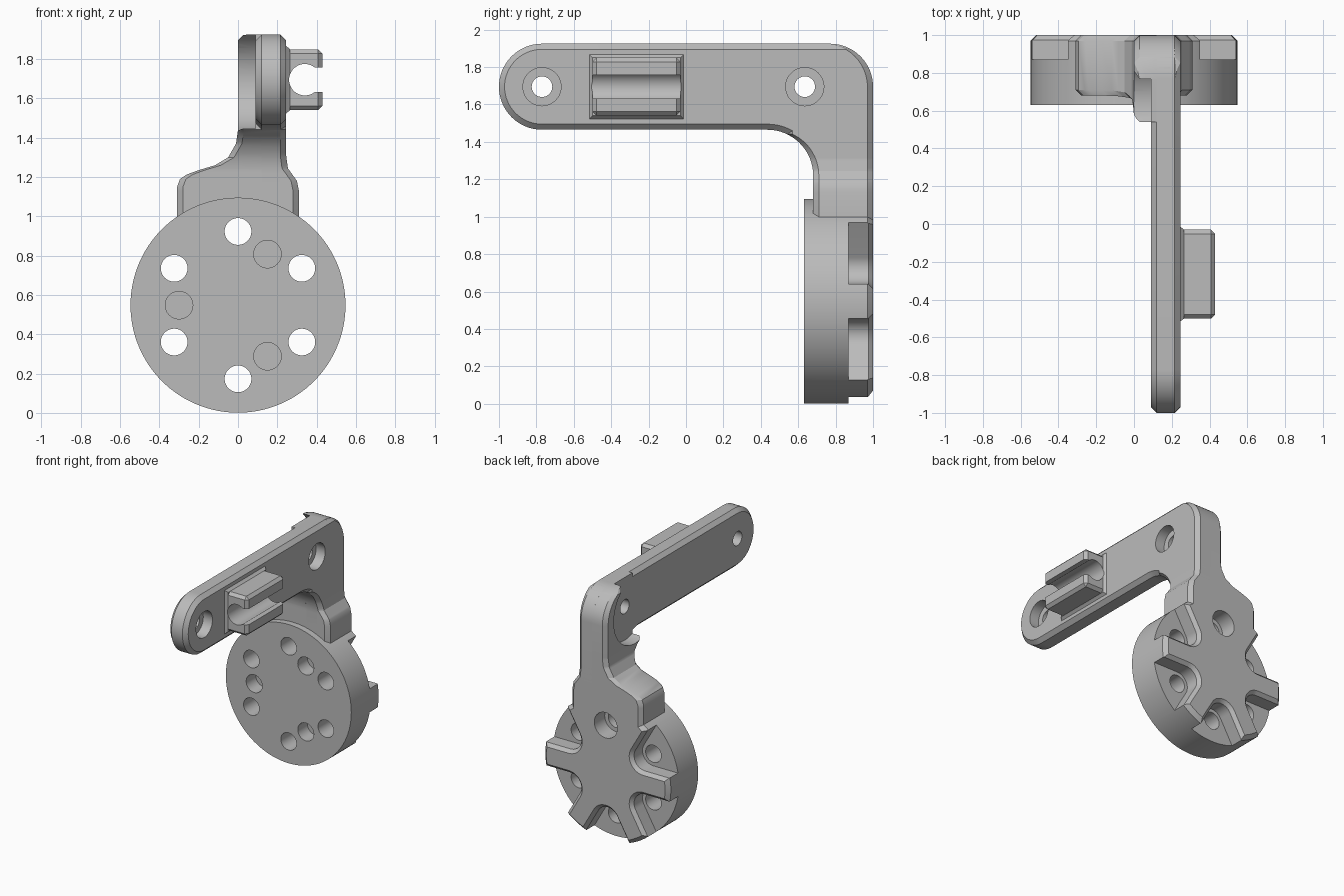
import bpy, bmesh
from math import sin, cos, pi, sqrt, radians
from mathutils import Vector

if "Cube" in bpy.data.objects:
    bpy.data.objects.remove(bpy.data.objects["Cube"])

grey = bpy.data.materials.new("plain grey")
grey.use_nodes = True
COLOR = (0.5, 0.5, 0.5, 1)
grey.diffuse_color = COLOR
grey.node_tree.nodes["Principled BSDF"].inputs["Base Color"].default_value = COLOR


def loft(name, rings):
    """Closed solid skinned through rings of equal point count."""
    bm = bmesh.new()
    loops = [[bm.verts.new(p) for p in ring] for ring in rings]
    n = len(loops[0])
    for a, b in zip(loops, loops[1:]):
        for i in range(n):
            bm.faces.new((a[i], a[(i + 1) % n], b[(i + 1) % n], b[i]))
    bm.faces.new(loops[0])
    bm.faces.new(loops[-1])
    bmesh.ops.recalc_face_normals(bm, faces=bm.faces)
    mesh = bpy.data.meshes.new(name)
    bm.to_mesh(mesh)
    bm.free()
    mesh.materials.append(grey)
    ob = bpy.data.objects.new(name, mesh)
    bpy.context.collection.objects.link(ob)
    return ob


def arc(cu, cv, r, a0, a1, n=16):
    angles = [radians(a0 + (a1 - a0) * i / n) for i in range(n + 1)]
    return [(cu + r * cos(a), cv + r * sin(a)) for a in angles]


def along_x(points, x):
    return [Vector((x, u, v)) for u, v in points]


def along_y(points, y):
    return [Vector((u, y, v)) for u, v in points]


def circle(cu, cv, r, n=48):
    return arc(cu, cv, r, 0, 360 - 360 / n, n - 1)


def rod_x(y, z, r, x0, x1):
    return loft("cutter", [along_x(circle(y, z, r), x) for x in (x0, x1)])


def rod_y(x, z, r, y0, y1):
    return loft("cutter", [along_y(circle(x, z, r), y) for y in (y0, y1)])


def box(name, x0, x1, y0, y1, z0, z1):
    ring = [(y0, z0), (y1, z0), (y1, z1), (y0, z1)]
    return loft(name, [along_x(ring, x) for x in (x0, x1)])


def apply_mod(ob, mod):
    bpy.context.view_layer.objects.active = ob
    bpy.ops.object.modifier_apply(modifier=mod.name)


def cut(targets, cutter):
    for ob in targets:
        mod = ob.modifiers.new("cut", 'BOOLEAN')
        mod.operation = 'DIFFERENCE'
        mod.solver = 'EXACT'
        mod.object = cutter
        apply_mod(ob, mod)
    bpy.data.objects.remove(cutter)


BAR_Z, BAR_R = 1.695, 0.23          # arm centre height and half height
FIL_Y, FIL_Z, FIL_R = 0.435, 1.22, 0.245   # inner elbow fillet
X0, X1, CH = 0.09, 0.245, 0.03      # arm thickness and chamfer


# Arm plate: L outline, chamfered on both faces
def arm_outline(o):
    r = BAR_R - o
    pts = arc(-0.77, BAR_Z, r, 90, 270, 32)
    pts += arc(FIL_Y, FIL_Z, FIL_R + o, 90, 0)
    pts += [(FIL_Y + FIL_R + o, 1.1), (1 - o, 1.1)]
    return pts + arc(0.77, BAR_Z, r, 0, 90)


arm = loft("arm_plate", [along_x(arm_outline(o), x) for o, x in
                         ((CH, X0), (0, X0 + CH), (0, X1 - CH), (CH, X1))])

# Neck: chamfered rectangles stacked in z, flaring out at the disc
LEFT = [(0.97, -0.31), (1.15, -0.31), (1.19, -0.295), (1.213, -0.26), (1.235, -0.2),
        (1.26, -0.117), (1.30, -0.05), (1.37, -0.01), (1.44, 0), (2, 0)]
RIGHT = [(0.97, 0.31), (1.13, 0.31), (1.18, 0.30), (1.244, 0.254), (1.31, X1), (2, X1)]


def lookup(table, z):
    for (za, a), (zb, b) in zip(table, table[1:]):
        if z <= zb:
            return a + (b - a) * (z - za) / (zb - za)


def neck_ring(z):
    rim = max(0, z - BAR_Z - BAR_R + CH)
    xl, xr = lookup(LEFT, z) + rim, lookup(RIGHT, z) - rim
    rise = min(max(z - FIL_Z, 0), FIL_R)
    yf = max(0.54, FIL_Y + sqrt(FIL_R ** 2 - rise ** 2))
    up = min(max(z - BAR_Z, 0), BAR_R)
    yb = 0.77 + sqrt(BAR_R ** 2 - up ** 2)
    c = CH
    pts = [(xl + c, yf), (xr - c, yf), (xr, yf + c), (xr, yb - c),
           (xr - c, yb), (xl + c, yb), (xl, yb - c), (xl, yf + c)]
    return [Vector((x, y, z)) for x, y in pts]


levels = {z for z, _ in LEFT[:-1] + RIGHT[:-1]} | {1.4414}
levels |= {round(FIL_Z + 0.02 * i, 3) for i in range(11)}
levels |= {round(BAR_Z + BAR_R * sin(i * pi / 24), 4) for i in range(13)} | {BAR_Z + BAR_R - CH}
neck = loft("neck", [neck_ring(z) for z in sorted(levels)])

# Clearance pocket on the neck around the rear arm hole
cut([neck], rod_x(0.635, BAR_Z, 0.265, -0.2, X0))

# Counterbored arm holes
for y in (-0.77, 0.635):
    cut([arm, neck], rod_x(y, BAR_Z, 0.055, -0.2, 0.4))
    cut([arm, neck], rod_x(y, BAR_Z, 0.102, X1 - 0.08, 0.4))

# Cable clip with a round channel and open mouth
clip = box("clip", 0.2, 0.43, -0.5, -0.03, 1.54, 1.85)
bevel = clip.modifiers.new("bevel", 'BEVEL')
bevel.width, bevel.segments = 0.022, 1
apply_mod(clip, bevel)
cut([clip], rod_y(0.34, BAR_Z, 0.08, -0.7, 0.2))
cut([clip], box("cutter", 0.34, 0.6, -0.7, 0.2, 1.632, 1.757))


def foot_ring(x, o):
    return along_x([(-0.5 - o, 1.54 - o), (-0.03 + o, 1.54 - o),
                    (-0.03 + o, 1.85 + o), (-0.5 - o, 1.85 + o)], x)


foot = loft("clip_foot", [foot_ring(x, o) for x, o in
                          ((0.24, 0.022), (0.25, 0.012), (0.262, 0.003), (0.265, 0))])
cut([foot], rod_y(0.34, BAR_Z, 0.08, -0.7, 0.2))

# Mounting disc with a chamfered back rim
DZ, DR = 0.548, 0.547
disc = loft("disc", [along_y(circle(0, DZ, r, 128), y) for r, y in
                     ((DR, 0.63), (DR, 0.97), (DR - 0.03, 1.0))])


# Open slots around the bolt holes leave straight spokes on the back
def slot_ring(angle, r, y):
    d = Vector((cos(angle), 0, sin(angle)))
    side = Vector((-sin(angle), 0, cos(angle)))
    pts = arc(0.375, 0, r, 120, 240)
    u, v = pts[0]
    reach = 0.8 - u
    w = v + reach * sqrt(1 / 3)
    pts = [(0.8, w)] + pts + [(0.8, -w)]
    return [Vector((0, y, DZ)) + d * a + side * b for a, b in pts]


for k in range(6):
    a = radians(30 + 60 * k)
    hx, hz = 0.375 * cos(a), DZ + 0.375 * sin(a)
    if k == 1:
        cut([disc, neck], rod_y(hx, hz, 0.1, 0.87, 1.2))
    else:
        cut([disc], loft("cutter", [slot_ring(a, r, y) for r, y in
                                    ((0.095, 0.87), (0.095, 0.975), (0.13, 1.01))]))
    cut([disc, neck], rod_y(hx, hz, 0.068, 0.4, 1.2))

# Blind holes in the disc front
for k in range(3):
    a = radians(60 + 120 * k)
    cut([disc], rod_y(0.3 * cos(a), DZ + 0.3 * sin(a), 0.07, 0.4, 0.75))

# Smooth the curved walls, keep the edges crisp
for ob in (arm, neck, clip, foot, disc):
    bpy.ops.object.select_all(action='DESELECT')
    ob.select_set(True)
    bpy.context.view_layer.objects.active = ob
    bpy.ops.object.shade_smooth_by_angle(angle=radians(25))
